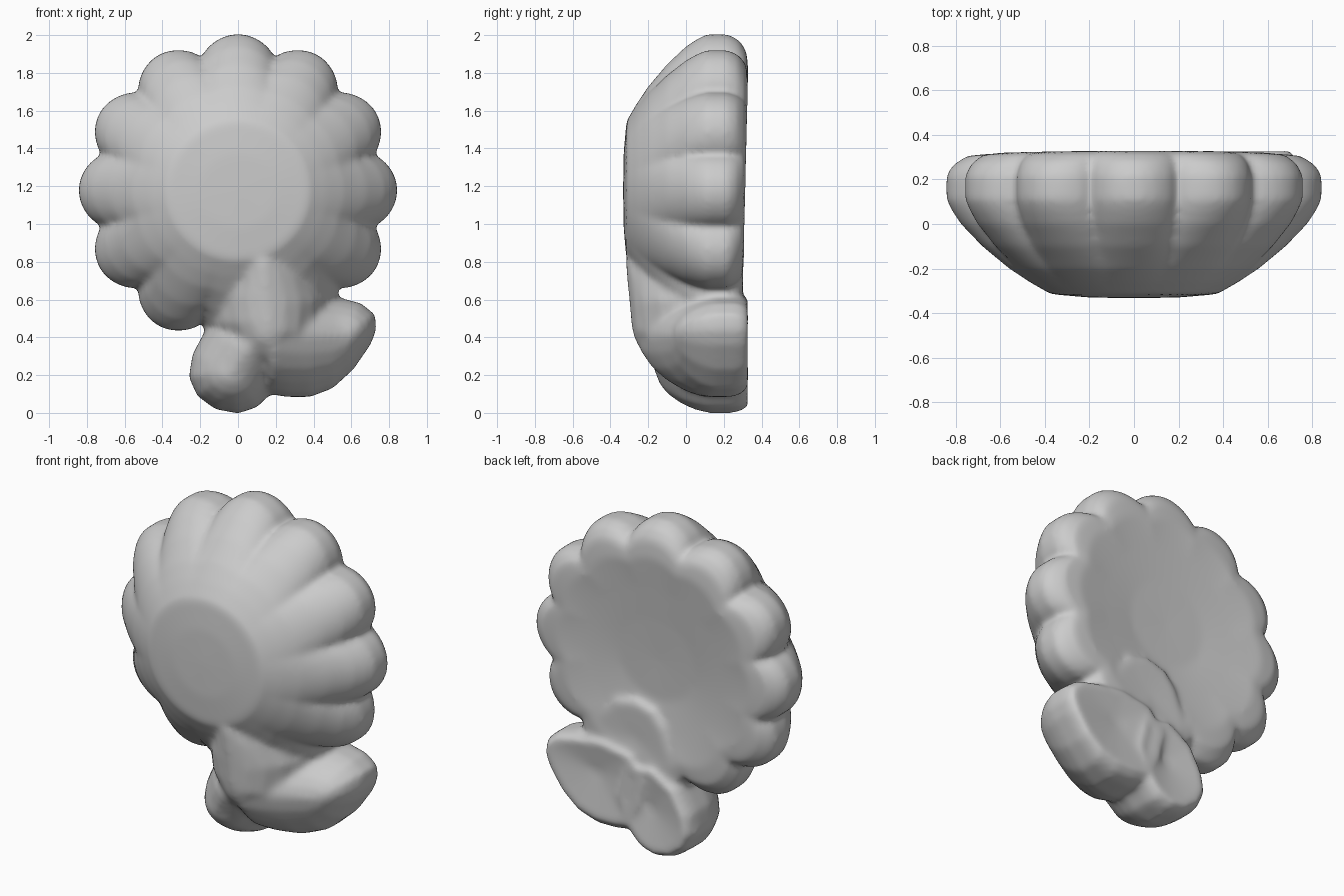
import bpy, bmesh, math
from mathutils import Vector

if "Cube" in bpy.data.objects:
    bpy.data.objects.remove(bpy.data.objects["Cube"])

bm = bmesh.new()


def loft(rings, front, back):
    """Close a stack of equal-length rings with a front and a back point."""
    loops = [[bm.verts.new(p) for p in ring] for ring in rings]
    n = len(loops[0])
    for a, b in zip(loops, loops[1:]):
        for i in range(n):
            j = (i + 1) % n
            bm.faces.new((a[i], a[j], b[j], b[i]))
    for loop, point in ((loops[0], front), (loops[-1], back)):
        tip = bm.verts.new(point)
        for i in range(n):
            bm.faces.new((loop[i], loop[(i + 1) % n], tip))


# Share of the depth from ridge to back, and share of the outline reached
DOME = [(0.0, 0.06), (0.04, 0.3), (0.13, 0.55), (0.27, 0.77), (0.42, 0.92),
        (0.57, 1.0), (0.82, 1.0), (0.93, 0.95), (1.0, 0.82)]


def mound(outline, start, end, back=0.33, dip=0.03):
    """Swell an (x, z) outline up to a sloping ridge given as (x, y, z) ends."""
    a, b = Vector(start), Vector(end)
    axis = Vector((b.x - a.x, b.z - a.z))
    rings = []
    for depth, scale in DOME:
        ring = []
        for x, z in outline:
            k = Vector((x - a.x, z - a.z)).dot(axis) / axis.length_squared
            p = a.lerp(b, min(1, max(0, k)))
            ring.append((p.x + (x - p.x) * scale, p.y + (back - p.y) * depth,
                         p.z + (z - p.z) * scale))
        rings.append(ring)
    mid = (a + b) / 2
    loft(rings, mid, (mid.x, back - dip, mid.z))


# Flower head: flat cap flaring into twelve rounded petals, hollowed behind
CZ = 1.178
SIDES = 144
flower_profile = [  # y, radius in the notches, petal height
    (-0.33, 0.20, 0.0), (-0.315, 0.37, 0.0), (-0.26, 0.46, 0.005),
    (-0.20, 0.54, 0.015), (-0.10, 0.63, 0.045), (0.0, 0.695, 0.075),
    (0.06, 0.72, 0.09), (0.11, 0.735, 0.10), (0.22, 0.735, 0.10),
    (0.28, 0.71, 0.095), (0.32, 0.67, 0.075), (0.33, 0.60, 0.04),
    (0.31, 0.45, 0.0), (0.29, 0.25, 0.0)]
rings = []
for y, radius, height in flower_profile:
    ring = []
    for i in range(SIDES):
        a = math.tau * i / SIDES
        r = radius + height * abs(math.cos(6 * a)) ** 0.75
        lean = 0.015 * (1 - math.sin(a)) if y > 0.25 else 0
        ring.append((1.01 * r * math.cos(a), y - lean,
                     CZ + 0.99 * r * math.sin(a)))
    rings.append(ring)
loft(rings, (0, -0.333, CZ), (0, 0.27, CZ))

# Stem: ridge running from the cap down to the leaves
mound([(-0.15, 0.47), (-0.15, 0.6), (-0.08, 0.78), (0.0, 0.88), (0.14, 0.92),
       (0.3, 0.88), (0.42, 0.74), (0.48, 0.6), (0.45, 0.4), (0.32, 0.25),
       (0.17, 0.17), (0.0, 0.25)],
      (0.13, -0.32, 0.80), (0.16, -0.285, 0.45), back=0.30, dip=0.01)

# Small round leaf
mound([(0.17, 0.1), (0.1, 0.03), (0.0, -0.002), (-0.12, 0.02), (-0.215, 0.09),
       (-0.26, 0.19), (-0.24, 0.31), (-0.16, 0.46), (0.0, 0.55),
       (0.2, 0.52), (0.26, 0.3)], (0.08, -0.23, 0.38), (-0.03, -0.16, 0.22))

# Large long leaf
mound([(0.17, 0.10), (0.26, 0.085), (0.38, 0.085), (0.5, 0.13), (0.61, 0.23),
       (0.70, 0.36), (0.732, 0.44), (0.725, 0.52), (0.65, 0.58),
       (0.53, 0.61), (0.35, 0.64), (0.15, 0.6), (0.03, 0.45), (0.07, 0.25)],
      (0.2, -0.265, 0.42), (0.56, -0.07, 0.41))

bmesh.ops.recalc_face_normals(bm, faces=bm.faces)
mesh = bpy.data.meshes.new("flower")
bm.to_mesh(mesh)
bm.free()
flower = bpy.data.objects.new("flower", mesh)
bpy.context.collection.objects.link(flower)

# Fuse the parts into one soft sculpted body
remesh = flower.modifiers.new("fuse", 'REMESH')
remesh.mode = 'VOXEL'
remesh.voxel_size = 0.018
remesh.use_smooth_shade = True
soften = flower.modifiers.new("soften", 'SMOOTH')
soften.factor = 0.5
soften.iterations = 8

# Plain grey
grey = bpy.data.materials.new("grey")
grey.diffuse_color = (0.6, 0.6, 0.6, 1)
grey.use_nodes = True
grey.node_tree.nodes["Principled BSDF"].inputs["Base Color"].default_value = grey.diffuse_color
mesh.materials.append(grey)
